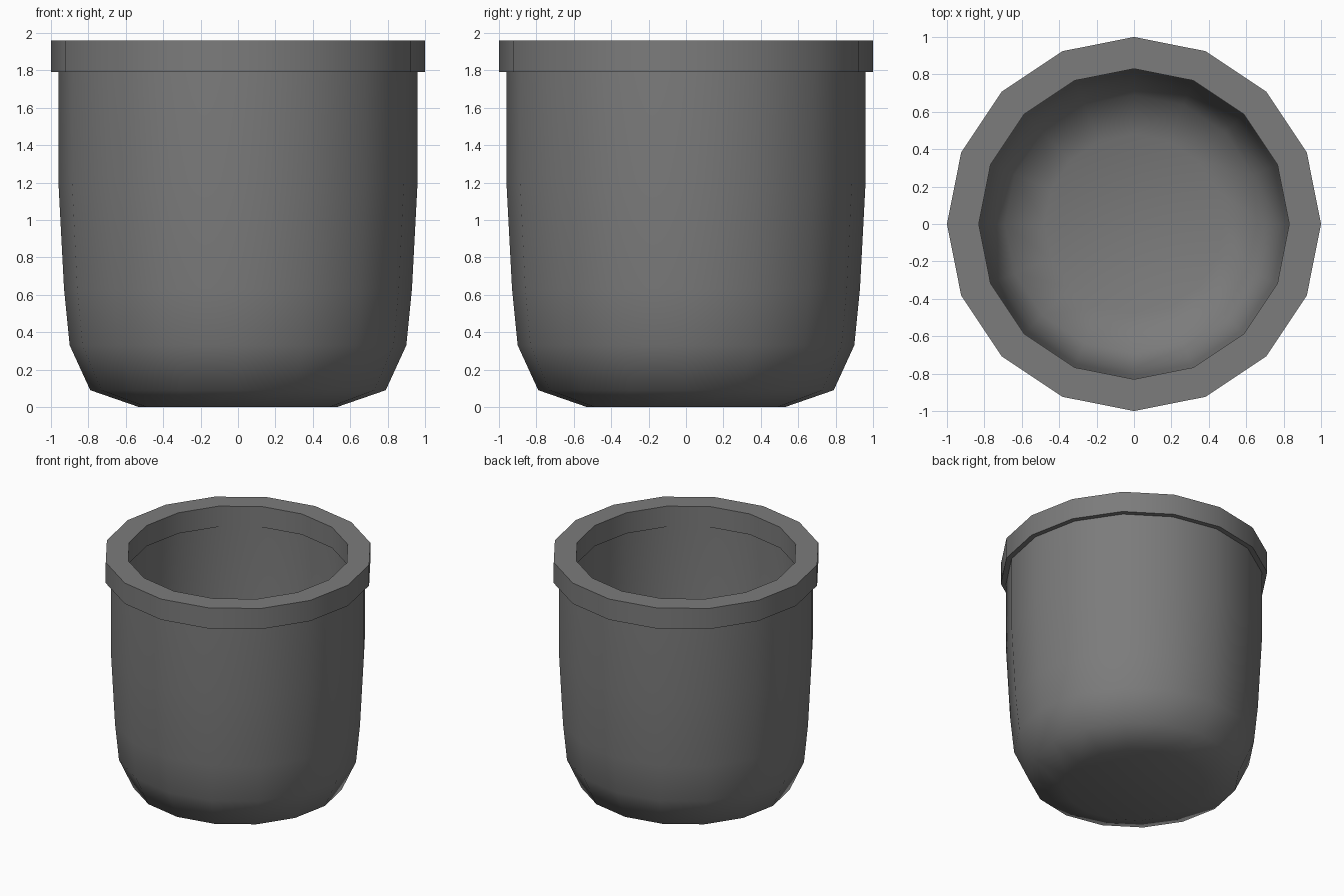
import bpy
import bmesh
from math import cos, sin, tau, radians

cube = bpy.data.objects.get("Cube")
if cube:
    bpy.data.objects.remove(cube)

SIDES = 16

grey = bpy.data.materials.new("dark grey")
grey.use_nodes = True
grey.diffuse_color = (0.2, 0.2, 0.2, 1)
bsdf = next(n for n in grey.node_tree.nodes if n.type == 'BSDF_PRINCIPLED')
bsdf.inputs["Base Color"].default_value = (0.2, 0.2, 0.2, 1)


def lathe(name, profile, closed=False):
    """Spin a (radius, height) profile around z; open ends are capped with a flat disc."""
    bm = bmesh.new()
    rings = [[bm.verts.new((r * cos(tau * i / SIDES), r * sin(tau * i / SIDES), z))
              for i in range(SIDES)] for r, z in profile]
    pairs = list(zip(rings, rings[1:]))
    if closed:
        pairs.append((rings[-1], rings[0]))
    else:
        bm.faces.new(rings[0])
        bm.faces.new(rings[-1])
    for a, b in pairs:
        for i in range(SIDES):
            j = (i + 1) % SIDES
            bm.faces.new((a[i], a[j], b[j], b[i]))
    bmesh.ops.recalc_face_normals(bm, faces=bm.faces)
    mesh = bpy.data.meshes.new(name)
    bm.to_mesh(mesh)
    bm.free()
    mesh.materials.append(grey)
    obj = bpy.data.objects.new(name, mesh)
    bpy.context.collection.objects.link(obj)
    bpy.ops.object.select_all(action='DESELECT')
    obj.select_set(True)
    bpy.context.view_layer.objects.active = obj
    bpy.ops.object.shade_smooth_by_angle(angle=radians(50))
    return obj


# Hollow body: outer wall from the base up, then the inner wall down to the floor
outer = [(0.53, 0), (0.79, 0.09), (0.90, 0.33), (0.93, 0.63), (0.96, 1.2), (0.96, 1.79)]
inner = [(0.84, 1.79), (0.84, 1.2), (0.81, 0.65), (0.78, 0.39), (0.69, 0.20), (0.48, 0.12)]
lathe("pot_body", outer + inner)

# Thick overhanging rim
lathe("pot_rim", [(1.0, 1.79), (1.0, 1.96), (0.83, 1.96), (0.83, 1.79)], closed=True)
